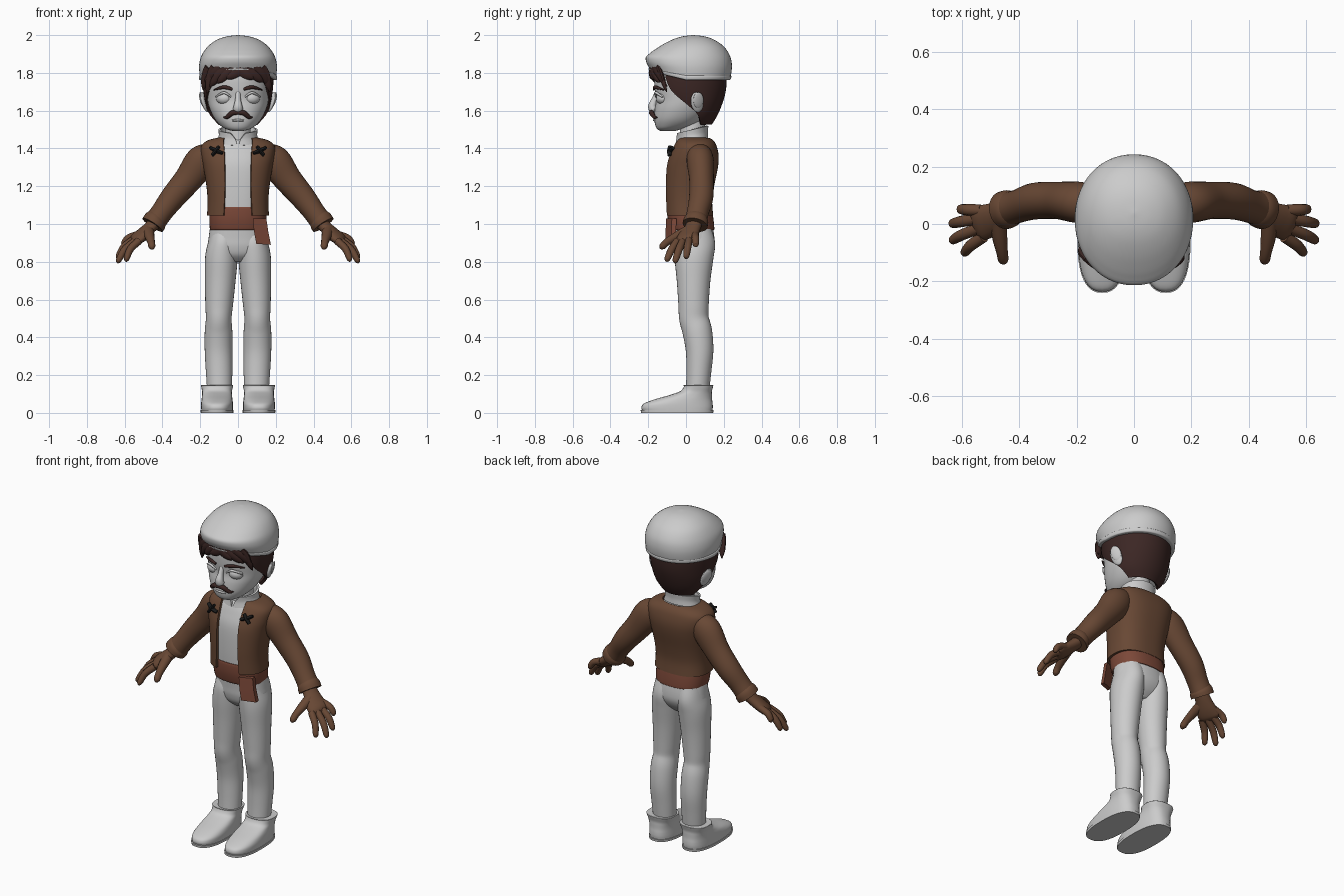
import bpy, bmesh
from math import sin, cos, pi, radians, sqrt
from mathutils import Vector

def material(name, rgb):
    m = bpy.data.materials.new(name)
    m.diffuse_color = (*rgb, 1)
    return m

BROWN = material("brown_cloth", (0.14, 0.065, 0.035))
RUST = material("rust_cloth", (0.20, 0.065, 0.04))
HAIR = material("dark_hair", (0.045, 0.02, 0.018))
BLACK = material("black", (0.01, 0.01, 0.01))

def spline(rows, k=5):
    """Catmull-Rom through rows of numbers."""
    out = []
    for i in range(len(rows) - 1):
        p0, p1, p2, p3 = rows[max(i - 1, 0)], rows[i], rows[i + 1], rows[min(i + 2, len(rows) - 1)]
        for j in range(k):
            t = j / k
            out.append([b + t * (c - a) / 2 + t * t * (a - 2.5 * b + 2 * c - d / 2)
                        + t ** 3 * (1.5 * (b - c) + (d - a) / 2) for a, b, c, d in zip(p0, p1, p2, p3)])
    return out + [list(rows[-1])]

def finish(ob, mat, angle=50):
    bpy.ops.object.select_all(action='DESELECT')
    ob.select_set(True)
    bpy.context.view_layer.objects.active = ob
    for m in list(ob.modifiers):
        bpy.ops.object.modifier_apply(modifier=m.name)
    if mat:
        ob.data.materials.append(mat)
    bpy.ops.object.shade_smooth_by_angle(angle=radians(angle))
    return ob

def skin(name, rings, closed=True, mat=None, thick=0, angle=50):
    """Bridge rings of points into a surface."""
    bm = bmesh.new()
    vs = [[bm.verts.new(p) for p in r] for r in rings]
    n = len(vs[0])
    for a, b in zip(vs, vs[1:]):
        for i in range(n if closed else n - 1):
            j = (i + 1) % n
            bm.faces.new((a[i], a[j], b[j], b[i]))
    if closed and not thick:
        bm.faces.new(vs[0])
        bm.faces.new(vs[-1])
    bmesh.ops.recalc_face_normals(bm, faces=bm.faces)
    me = bpy.data.meshes.new(name)
    bm.to_mesh(me)
    bm.free()
    ob = bpy.data.objects.new(name, me)
    bpy.context.collection.objects.link(ob)
    if thick:
        s = ob.modifiers.new("thickness", 'SOLIDIFY')
        s.thickness, s.offset = thick, 0
    return finish(ob, mat, angle)

def loft(name, rows, cx=0, e=2.0, mat=None, thick=0, warp=None, n=40, k=5):
    """Rows: z, half width, front y, back y [, front opening in degrees]."""
    rings, is_open = [], len(rows[0]) > 4
    for r in spline(rows, k):
        z, rx, y0, y1 = r[:4]
        a0 = radians(r[4]) if is_open else 0
        ring = []
        for i in range(n):
            a = a0 + (2 * pi - 2 * a0) * i / (n - 1 if is_open else n)
            s, c = sin(a), cos(a)
            x = rx * abs(s) ** (2 / e) * (1 if s > 0 else -1)
            y = (y0 + y1) / 2 - (y1 - y0) / 2 * abs(c) ** (2 / e) * (1 if c > 0 else -1)
            ring.append((cx + x, y, z + (warp(x, y, z) if warp else 0)))
        rings.append(ring)
    return skin(name, rings, not is_open, mat, thick)

def tube(name, pts, mat=None, side=(0, 1, 0), sx=1, n=16, k=5):
    """Points: x, y, z, radius along side, radius across; sx mirrors."""
    rows = spline([(p[0] * sx, *p[1:]) for p in pts], k)
    rings = []
    for i, r in enumerate(rows):
        t = (Vector(rows[min(i + 1, len(rows) - 1)][:3]) - Vector(rows[max(i - 1, 0)][:3])).normalized()
        s = Vector((side[0] * sx, side[1], side[2]))
        s = (s - t * s.dot(t)).normalized()
        u = t.cross(s)
        a, b = max(r[3], .001), max(r[4], .001)
        rings.append([Vector(r[:3]) + s * a * cos(2 * pi * j / n) + u * b * sin(2 * pi * j / n) for j in range(n)])
    return skin(name, rings, True, mat)

def ball(name, loc, size, rot=(0, 0, 0), mat=None):
    bpy.ops.mesh.primitive_uv_sphere_add(segments=24, ring_count=14, radius=1, location=loc, rotation=rot)
    ob = bpy.context.object
    ob.name, ob.scale = name, size
    return finish(ob, mat)

# Flat cap with arched rim
def arch(x, y, z):
    return .045 * max(0, -y / .2) * max(0, (1.9 - z) / .13)
loft("cap", [(1.775, .17, -.165, .20), (1.772, .198, -.185, .228), (1.79, .203, -.195, .238), (1.84, .206, -.212, .243),
             (1.89, .194, -.205, .233), (1.94, .160, -.14, .20), (1.975, .112, -.075, .15),
             (1.993, .06, -.02, .10), (2.0, .003, .035, .041)], e=2.1, warp=arch, n=56)
loft("cap_rim", [(1.762, .194, -.18, .224), (1.765, .205, -.193, .236), (1.782, .207, -.198, .24),
                 (1.788, .198, -.185, .23)], warp=arch, n=56)

# Head, face and neck
loft("head", [(1.492, .025, -.135, -.06), (1.503, .065, -.152, -.02), (1.525, .097, -.163, .05), (1.56, .126, -.168, .10),
              (1.61, .15, -.165, .145), (1.66, .163, -.158, .175), (1.72, .167, -.166, .188),
              (1.79, .165, -.165, .188), (1.85, .13, -.13, .15)], e=2.15)
loft("neck", [(1.40, .07, -.035, .10), (1.60, .062, -.03, .10)])
tube("nose", [(0, -.15, 1.70, .014, .014), (0, -.165, 1.66, .017, .015), (0, -.178, 1.625, .022, .023),
              (0, -.172, 1.605, .022, .026), (0, -.16, 1.597, .01, .012)])
for s in (-1, 1):
    ball("eye", (s * .075, -.125, 1.665), (.042, .032, .032), (0, 0, s * .3))
    tube("eyelid", [(.035, -.158, 1.672, .004, .004), (.075, -.16, 1.695, .008, .007), (.118, -.125, 1.672, .004, .004)], None, sx=s)
    ball("ear", (s * .176, .058, 1.645), (.014, .034, .056), (.25, s * .25, s * .35))
    ball("ear_lobe_rim", (s * .185, .066, 1.655), (.01, .03, .045), (.25, s * .25, s * .5))
    tube("eyebrow", [(.03, -.170, 1.713, .006, .007), (.075, -.162, 1.724, .008, .01), (.128, -.118, 1.71, .004, .003)], HAIR, sx=s)
    tube("moustache", [(0, -.182, 1.588, .012, .009), (.03, -.182, 1.588, .013, .014), (.058, -.168, 1.566, .009, .01),
                       (.078, -.152, 1.565, .003, .002)], HAIR, sx=s)
tube("mouth", [(-.03, -.163, 1.548, .006, .005), (0, -.168, 1.55, .008, .006), (.03, -.163, 1.548, .006, .005)])

# Hair: back shell and swept fringe locks
loft("hair_back", [(1.53, .105, -.05, .13, 112), (1.58, .145, -.10, .16, 104), (1.64, .164, -.13, .185, 80),
                   (1.70, .175, -.165, .202, 62), (1.76, .18, -.172, .208, 52), (1.81, .178, -.17, .205, 48)],
     mat=HAIR, thick=.016)
for x0, x1, z1 in [(-.02, -.11, 1.745), (-.05, -.15, 1.725), (-.09, -.178, 1.745), (-.12, -.165, 1.69), (-.15, -.185, 1.71),
                   (.0, .09, 1.77), (.03, .135, 1.75), (.08, .172, 1.73), (.12, .17, 1.70), (.02, -.07, 1.775)]:
    def lock(x, z, a, b):
        return (x, -.012 - .172 * sqrt(max(0, 1 - (x / .2) ** 2)), z, a, b)
    tube("hair_lock", [lock(x0, 1.825, .012, .03), lock(x0 * .55 + x1 * .45, 1.795, .014, .026),
                       lock(x0 * .2 + x1 * .8, z1 * .6 + 1.79 * .4, .011, .018), lock(x1, z1, .002, .002)], HAIR, n=10)

# Shirt and standing collar
loft("shirt", [(1.0, .14, -.085, .12), (1.15, .142, -.092, .12), (1.30, .155, -.088, .14), (1.38, .15, -.066, .14),
               (1.43, .11, -.045, .12), (1.45, .07, -.03, .10)], e=2.4)
loft("shirt_collar", [(1.438, .105, -.052, .112, 2), (1.47, .096, -.046, .11, 8), (1.502, .098, -.048, .113, 24)],
     mat=None, thick=.012, warp=lambda x, y, z: .25 * (y - .04))

# Open jacket
loft("jacket", [(1.045, .157, -.102, .137, 23), (1.12, .154, -.105, .132, 22), (1.20, .16, -.106, .142, 20),
                (1.30, .176, -.10, .162, 18), (1.36, .188, -.084, .166, 17), (1.41, .188, -.062, .156, 18),
                (1.437, .155, -.047, .14, 24), (1.45, .105, -.035, .12, 36)], e=2.5, mat=BROWN, thick=.014, n=56)

for s in (-1, 1):
    # Sleeve with flared cuff
    tube("sleeve", [(.13, .065, 1.385, .06, .05), (.19, .075, 1.335, .072, .085), (.265, .082, 1.235, .065, .074),
                    (.345, .08, 1.14, .064, .066), (.405, .062, 1.06, .058, .058), (.448, .05, 1.0, .061, .06)], BROWN, sx=s, n=28)
    tube("cuff", [(.425, .056, 1.03, .058, .057), (.437, .053, 1.017, .066, .064), (.452, .048, .995, .067, .064)], BROWN, sx=s, n=28, k=3)
    # Gloved hand
    tube("glove_palm", [(.43, .05, 1.02, .042, .036), (.465, .036, .982, .045, .032), (.505, .015, .945, .058, .031),
                        (.54, .002, .918, .062, .026), (.556, -.002, .902, .045, .012)], BROWN, (.1, 1, .35), s, 20)
    for x, y, z, tx, ty, tz in [(.525, -.045, .91, .598, -.105, .805), (.54, -.015, .912, .642, -.06, .797),
                                (.545, .018, .922, .643, .0, .82), (.535, .048, .942, .615, .052, .885)]:
        mid = [(x + tx) / 2 + .008, (y + ty) / 2, (z + tz) / 2 + .01]
        tube("glove_finger", [(x, y, z, .02, .02), (*mid, .02, .019), (tx * .9 + x * .1, ty * .9 + y * .1, tz * .9 + z * .1, .016, .015),
                              (tx, ty, tz, .005, .005)], BROWN, sx=s, n=12)
    tube("glove_thumb", [(.475, .01, .965, .03, .028), (.468, -.05, .935, .026, .024), (.46, -.1, .905, .02, .02),
                         (.456, -.125, .88, .018, .018), (.455, -.132, .866, .006, .006)], BROWN, (1, 0, 0), s, 14)
    # Chest toggles
    tube("toggle_bar", [(.08, -.088, 1.375, .012, .008), (.115, -.085, 1.387, .013, .011), (.148, -.07, 1.405, .012, .008)], BLACK, sx=s, n=8)
    tube("toggle_knot", [(.10, -.085, 1.412, .01, .008), (.118, -.088, 1.387, .012, .01), (.138, -.088, 1.362, .01, .008)], BLACK, sx=s, n=8)

    # Trouser leg: x centre shifts with height
    tube("trouser_leg", [(.098, .062, .13, .062, .066), (.10, .068, .22, .066, .07), (.103, .072, .33, .073, .073),
                         (.103, .06, .43, .078, .073), (.102, .042, .50, .078, .068), (.1, .04, .57, .08, .073), (.094, .04, .70, .089, .081),
                         (.088, .042, .82, .103, .086), (.08, .046, .90, .108, .078), (.075, .046, .97, .09, .07)], sx=s, n=32)
    # Ankle shoe and sole
    cx = s * .111
    loft("shoe", [(.012, .083, -.232, .14), (.03, .084, -.236, .142), (.05, .084, -.222, .141), (.072, .082, -.165, .138),
                  (.095, .079, -.085, .137), (.115, .079, -.03, .137), (.138, .084, -.012, .143), (.146, .085, -.013, .144),
                  (.146, .074, -.003, .133)], cx, 2.5)
    loft("sole", [(0, .086, -.238, .144), (.014, .087, -.24, .146)], cx, 2.5, k=1)

# Hips, sash and hanging tail
loft("trouser_hips", [(.80, .05, -.01, .09), (.835, .13, -.045, .125), (.88, .158, -.06, .148), (.93, .155, -.064, .15),
                      (1.0, .145, -.07, .14)], e=2.3)
loft("sash", [(.968, .142, -.078, .146), (.975, .149, -.086, .15), (1.03, .152, -.097, .145), (1.085, .148, -.098, .135),
              (1.09, .14, -.09, .125)], e=2.4, mat=RUST)
rows = [((.078, -.105, 1.03), (.150, -.075, 1.03)), ((.085, -.108, .96), (.160, -.078, .96)), ((.097, -.108, .895), (.174, -.075, .89))]
skin("sash_tail", [[Vector(a), Vector(b), Vector(b) + Vector((0, .025, 0)), Vector(a) + Vector((0, .025, 0))] for a, b in rows],
     True, RUST, angle=30)
